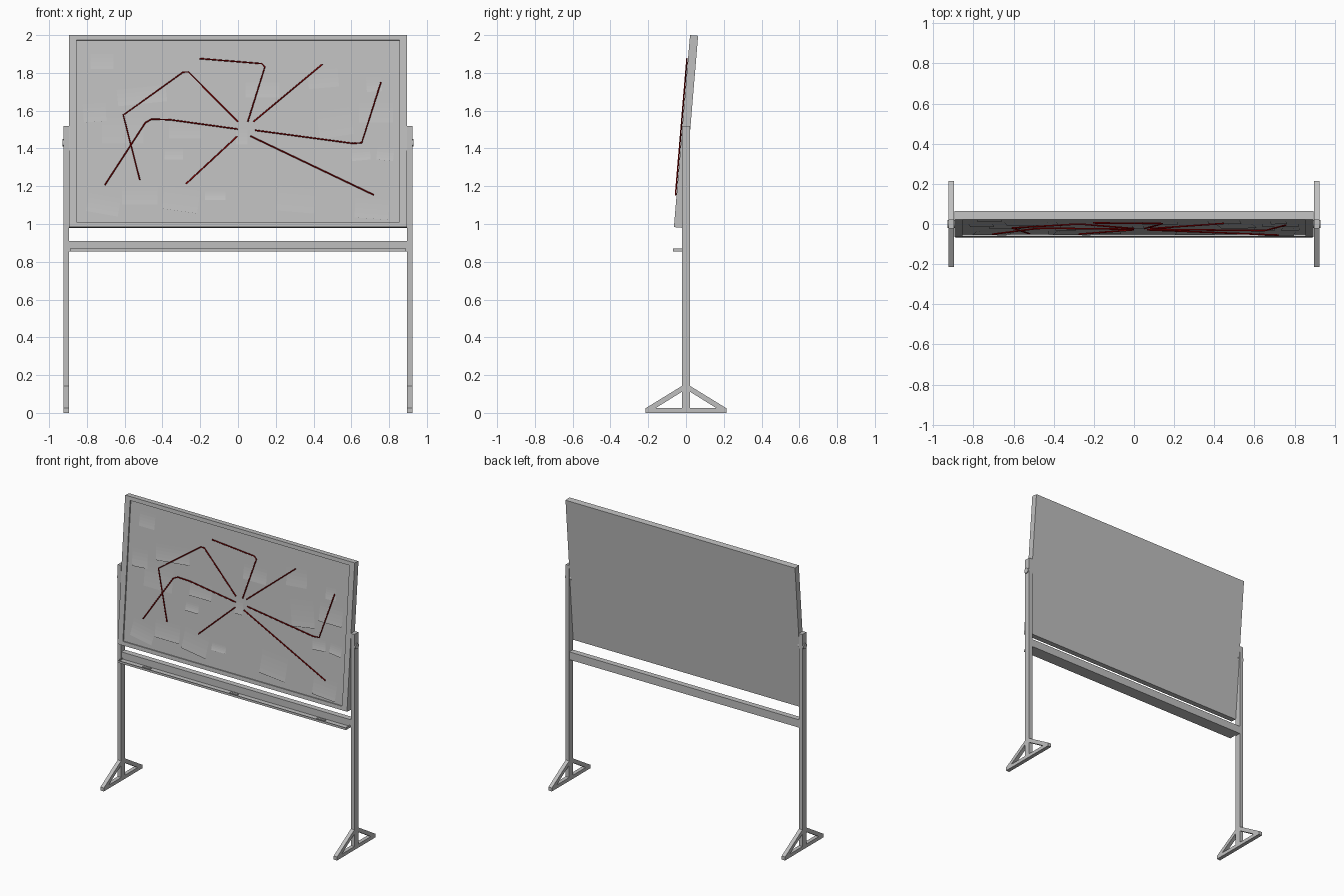
import bpy, bmesh, math
from mathutils import Matrix, Vector

cube = bpy.data.objects.get("Cube")
if cube:
    bpy.data.objects.remove(cube)


def material(name, rgb):
    m = bpy.data.materials.new(name)
    m.use_nodes = True
    m.diffuse_color = (*rgb, 1)
    m.node_tree.nodes["Principled BSDF"].inputs["Base Color"].default_value = (*rgb, 1)
    return m


GREY = material("grey", (0.52, 0.52, 0.52))
RED = material("dark red", (0.35, 0.0, 0.0))

# Board space: origin at the middle of the board, leaning back at the top
MID = 1.49
BOARD = Matrix.Translation((0, 0, MID)) @ Matrix.Rotation(math.radians(-4.8), 4, "X")


def finish(name, bm, mat=GREY, matrix=None):
    bmesh.ops.recalc_face_normals(bm, faces=bm.faces)
    mesh = bpy.data.meshes.new(name)
    bm.to_mesh(mesh)
    bm.free()
    mesh.materials.append(mat)
    ob = bpy.data.objects.new(name, mesh)
    bpy.context.collection.objects.link(ob)
    if matrix:
        ob.matrix_world = matrix
    return ob


def box(name, x, y, z):
    bm = bmesh.new()
    bmesh.ops.create_cube(bm, size=1)
    for v in bm.verts:
        v.co = [r[0] + (c + 0.5) * (r[1] - r[0]) for c, r in zip(v.co, (x, y, z))]
    return finish(name, bm)


def slab(name, x, outline):
    """Extrude a (y, z) outline along x."""
    bm = bmesh.new()
    face = bm.faces.new([bm.verts.new((x[0], y, z)) for y, z in outline])
    out = bmesh.ops.extrude_face_region(bm, geom=[face])["geom"]
    for v in out:
        if isinstance(v, bmesh.types.BMVert):
            v.co.x = x[1]
    return finish(name, bm)


# Board with raised frame and recessed panel, as stacked rectangular rings
bm = bmesh.new()
rings = []
for hx, y, hz in ((0.895, 0.0215, 0.51), (0.895, -0.0215, 0.51),
                  (0.855, -0.0215, 0.483), (0.855, -0.012, 0.483)):
    rings.append([bm.verts.new((sx * hx, y, sz * hz))
                  for sx, sz in ((-1, -1), (1, -1), (1, 1), (-1, 1))])
for a, b in zip(rings, rings[1:]):
    for i in range(4):
        j = (i + 1) % 4
        bm.faces.new((a[i], a[j], b[j], b[i]))
bm.faces.new(rings[0])
bm.faces.new(rings[-1])
finish("board", bm, GREY, BOARD)


# Pinned sheets, curling away from the panel toward their lower edge
def sheet(name, x, z, w, h, turn, layer, lift=0.006):
    bm = bmesh.new()
    rows = 5
    rot = Matrix.Rotation(math.radians(-turn), 4, "Y")
    grid = []
    for r in range(rows + 1):
        t = r / rows
        row = []
        for s in (-0.5, 0.5):
            p = rot @ Vector((s * w, 0, (0.5 - t) * h))
            row.append(bm.verts.new((x + p.x, -0.0128 - layer * 0.0006 - lift * t * t,
                                     z - MID + p.z)))
        grid.append(row)
    for a, b in zip(grid, grid[1:]):
        bm.faces.new((a[0], b[0], b[1], a[1]))
    ob = finish(name, bm, GREY, BOARD)
    # face the front
    if ob.data.polygons[0].normal.y > 0:
        ob.data.flip_normals()


SHEETS = (
    (-.72, 1.87, .12, .10, 0), (-.51, 1.69, .26, .11, 6), (-.76, 1.60, .12, .12, 4),
    (-.61, 1.51, .22, .17, 0), (-.28, 1.50, .17, .10, 0), (-.34, 1.37, .10, .06, 0),
    (-.71, 1.11, .17, .12, -10), (-.52, 1.16, .19, .12, 0), (-.30, 1.14, .19, .15, -8),
    (-.12, 1.15, .11, .05, 0), (.31, 1.14, .20, .16, -5), (.71, 1.09, .18, .13, -4),
    (.45, 1.78, .16, .12, 5), (.51, 1.55, .18, .18, 9), (.73, 1.60, .18, .13, 0),
    (.72, 1.74, .08, .08, 3), (.65, 1.37, .10, .07, 5), (.78, 1.37, .09, .07, -6),
    (.13, 1.72, .18, .10, 0), (.02, 1.47, .06, .10, 0),
)
for i, (x, z, w, h, turn) in enumerate(SHEETS):
    sheet(f"paper_{i + 1}", x, z, w, h, turn, i % 3)

# Red strings fanning out from the middle
STRINGS = (
    ((-.205, 1.875), (.125, 1.848), (.142, 1.83), (.052, 1.54)),
    ((-.52, 1.23), (-.607, 1.575), (-.29, 1.803), (-.262, 1.803), (.0, 1.54)),
    ((-.705, 1.203), (-.49, 1.535), (-.457, 1.553), (-.36, 1.55), (.0, 1.50)),
    ((-.275, 1.21), (-.003, 1.463)),
    ((.066, 1.463), (.72, 1.15)),
    ((.09, 1.494), (.61, 1.424), (.655, 1.428), (.757, 1.75)),
    ((.082, 1.54), (.447, 1.845)),
)
for i, path in enumerate(STRINGS):
    cu = bpy.data.curves.new(f"string_{i + 1}", "CURVE")
    cu.dimensions = "3D"
    cu.bevel_depth = 0.004
    cu.bevel_resolution = 1
    cu.use_fill_caps = True
    sp = cu.splines.new("POLY")
    sp.points.add(len(path) - 1)
    for p, (x, z) in zip(sp.points, path):
        p.co = (x, -0.027, z - MID, 1)
    cu.materials.append(RED)
    ob = bpy.data.objects.new(f"string_{i + 1}", cu)
    ob.matrix_world = BOARD
    bpy.context.collection.objects.link(ob)

# Posts, triangular feet and pivot knobs on both sides
for side, s in (("left", 1), ("right", -1)):
    span = sorted((s * 0.896, s * 0.923))
    box(f"{side}_post", span, (-0.022, 0.022), (0, 1.52))
    box(f"{side}_foot_bar", span, (-0.215, 0.215), (0, 0.025))
    for end, e in (("back", 1), ("front", -1)):
        slab(f"{side}_{end}_brace", span,
             [(e * 0.215, 0.024), (e * 0.021, 0.143), (e * 0.021, 0.112), (e * 0.163, 0.024)])
    bm = bmesh.new()
    bmesh.ops.create_cone(bm, cap_ends=True, segments=24, radius1=0.019, radius2=0.019,
                          depth=0.046,
                          matrix=Matrix.Translation((s * 0.907, 0, 1.43))
                          @ Matrix.Rotation(math.pi / 2, 4, "Y"))
    knob = finish(f"{side}_pivot_knob", bm)
    for p in knob.data.polygons:
        p.use_smooth = len(p.vertices) == 4
    for edge in knob.data.edges:
        a, b = (knob.data.vertices[i].co for i in edge.vertices)
        edge.use_edge_sharp = abs(a.x - b.x) < 0.01

# Crossbar and shallow tray
box("crossbar", (-0.896, 0.896), (-0.02, 0.02), (0.855, 0.91))
box("tray_floor", (-0.89, 0.89), (-0.07, -0.02), (0.855, 0.862))
box("tray_lip", (-0.89, 0.89), (-0.07, -0.064), (0.862, 0.87))
for side, s in (("left", 1), ("right", -1)):
    box(f"tray_{side}_end", sorted((s * 0.884, s * 0.89)), (-0.064, -0.02), (0.862, 0.87))
for i, x in enumerate((-0.68, 0.0, 0.68)):
    box(f"tray_clip_{i + 1}", (x - 0.03, x + 0.03), (-0.052, -0.036), (0.862, 0.869))
